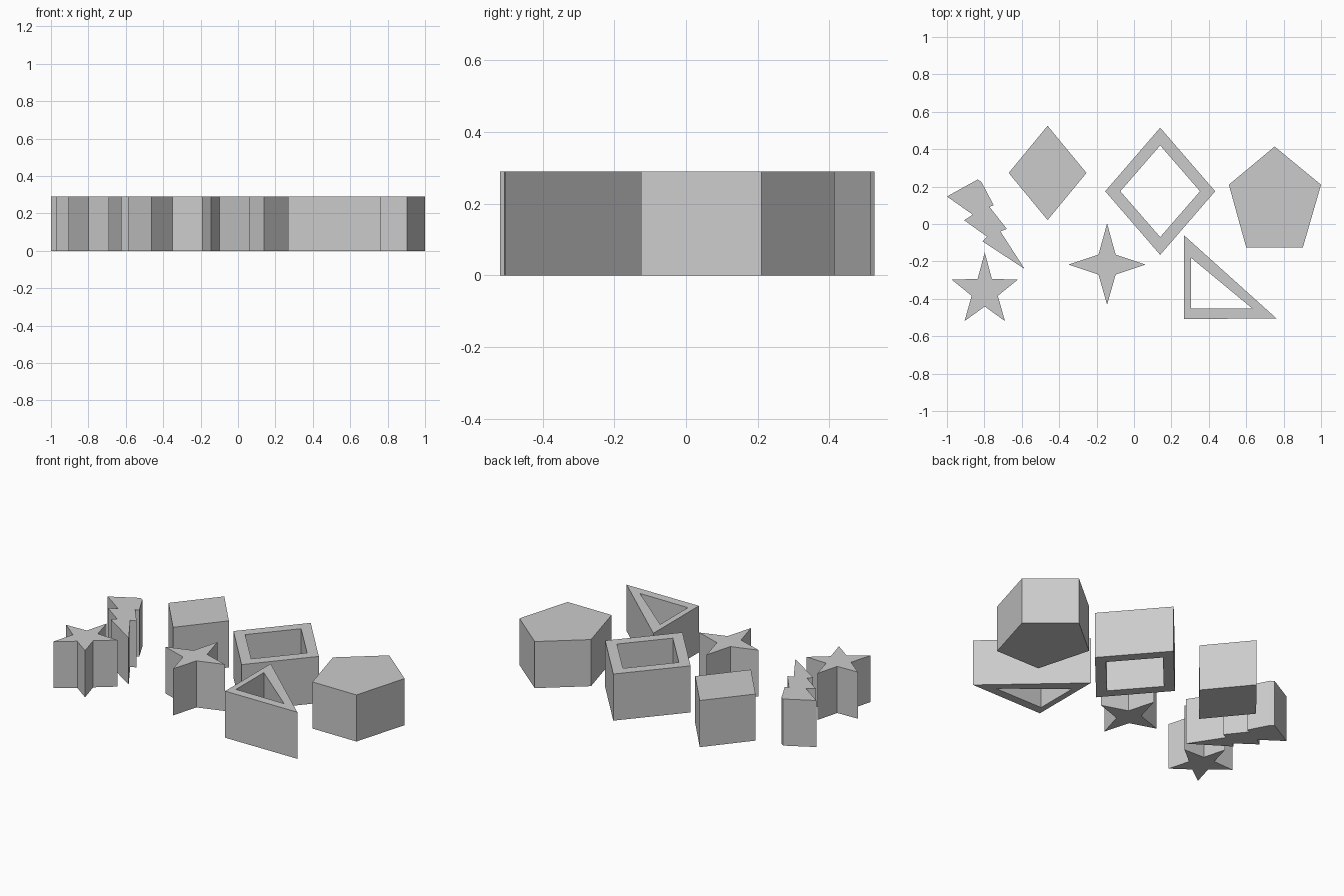
import bpy, bmesh, math

if "Cube" in bpy.data.objects:
    bpy.data.objects.remove(bpy.data.objects["Cube"])

HEIGHT = 0.29
grey = bpy.data.materials.new("plain grey")
grey.diffuse_color = (0.6, 0.6, 0.6, 1)
grey.use_nodes = True
grey.node_tree.nodes["Principled BSDF"].inputs["Base Color"].default_value = grey.diffuse_color


def prism(name, outline, hole=None):
    """Extrude a flat outline; a hole with equally many corners makes a frame."""
    bm = bmesh.new()
    outer = [bm.verts.new((x, y, 0)) for x, y in outline]
    if hole:
        inner = [bm.verts.new((x, y, 0)) for x, y in hole]
        n = len(outer)
        faces = [bm.faces.new((outer[i], outer[(i + 1) % n],
                               inner[(i + 1) % n], inner[i])) for i in range(n)]
    else:
        faces = [bm.faces.new(outer)]
    top = bmesh.ops.extrude_face_region(bm, geom=faces, use_keep_orig=True)
    bmesh.ops.translate(bm, vec=(0, 0, HEIGHT),
                        verts=[g for g in top["geom"] if isinstance(g, bmesh.types.BMVert)])
    bmesh.ops.recalc_face_normals(bm, faces=bm.faces)
    mesh = bpy.data.meshes.new(name)
    bm.to_mesh(mesh)
    bm.free()
    mesh.materials.append(grey)
    ob = bpy.data.objects.new(name, mesh)
    bpy.context.collection.objects.link(ob)
    return ob


def diamond(cx, cy, rx, ry):
    return [(cx, cy + ry), (cx + rx, cy), (cx, cy - ry), (cx - rx, cy)]


def mirrored(cx, half):
    """Complete a right-hand half outline whose ends lie on the axis."""
    left = [(-x, y) for x, y in reversed(half[1:]) if x > 0]
    return [(cx + x, y) for x, y in half + left]


# Solid diamond and diamond frame
prism("diamond", diamond(-0.462, 0.273, 0.208, 0.252))
prism("diamond_frame", diamond(0.14, 0.175, 0.294, 0.34),
      diamond(0.14, 0.175, 0.213, 0.245))

# Pentagon
prism("pentagon", [(0.752, 0.414), (1.0, 0.21), (0.903, -0.125),
                   (0.6, -0.125), (0.507, 0.21)])

# Five-pointed star
prism("five_point_star", mirrored(-0.798, [
    (0, -0.152), (0.038, -0.293), (0.176, -0.298), (0.07, -0.384),
    (0.108, -0.519), (0, -0.441)]))

# Four-pointed star
prism("four_point_star", mirrored(-0.144, [
    (0, 0.003), (0.046, -0.164), (0.205, -0.217), (0.046, -0.27), (0, -0.432)]))

# Right-angled triangle frame
prism("triangle_frame", [(0.267, -0.06), (0.762, -0.505), (0.267, -0.508)],
      [(0.304, -0.18), (0.634, -0.453), (0.304, -0.453)])

# Lightning bolt
prism("lightning_bolt", [
    (-1.0, 0.147), (-0.836, 0.238), (-0.815, 0.224), (-0.75, 0.1),
    (-0.773, 0.092), (-0.68, -0.026), (-0.714, -0.04), (-0.585, -0.24),
    (-0.81, -0.093), (-0.785, -0.068), (-0.908, 0.02), (-0.862, 0.05)])
